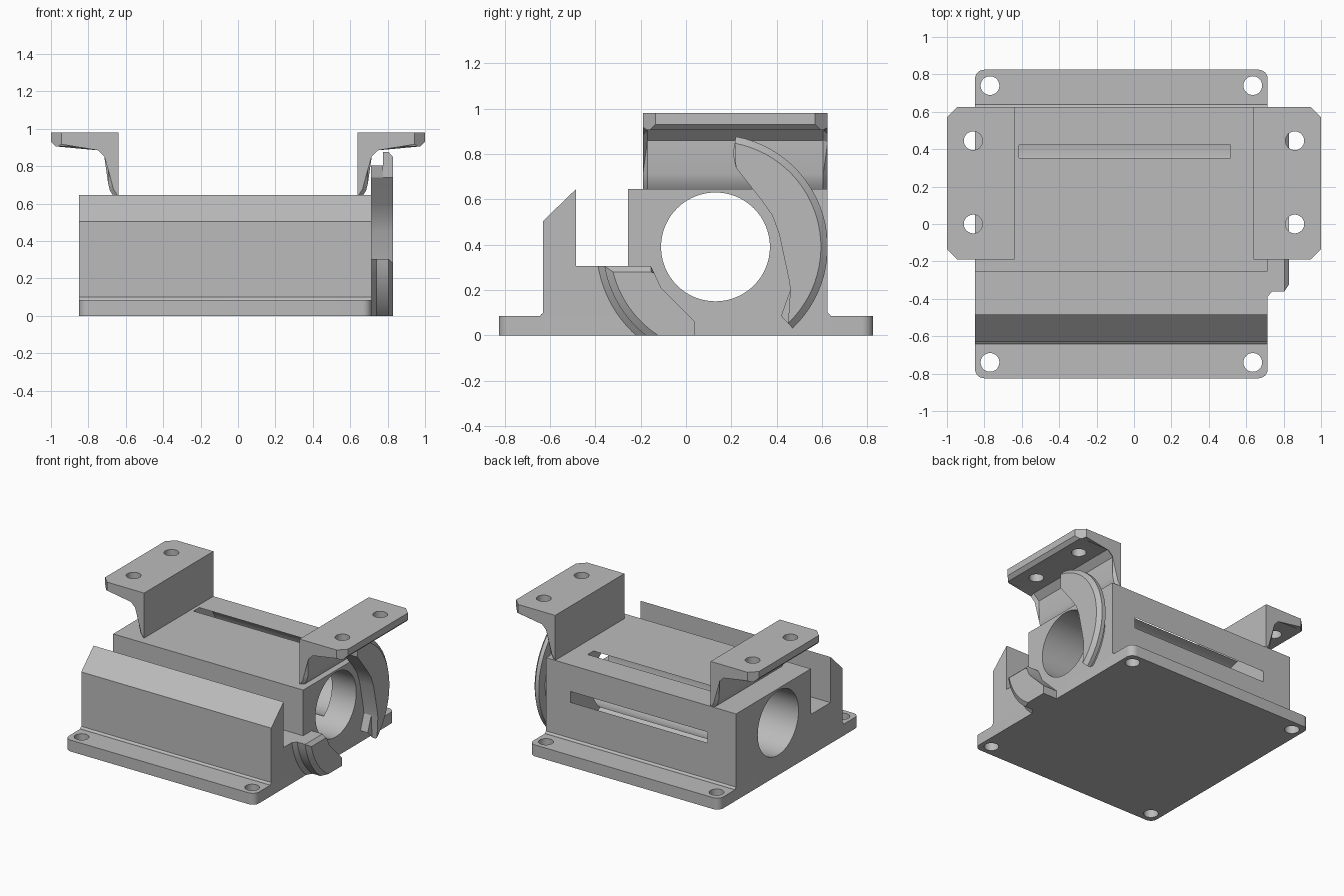
import bpy, bmesh, math
from mathutils import Matrix, Vector

cube = bpy.data.objects.get("Cube")
if cube:
    bpy.data.objects.remove(cube, do_unlink=True)

grey = bpy.data.materials.new("plain grey")
grey.use_nodes = True
grey.diffuse_color = (0.5, 0.5, 0.5, 1)
grey.node_tree.nodes["Principled BSDF"].inputs["Base Color"].default_value = (0.5, 0.5, 0.5, 1)
parts = []


def finish(name, bm):
    bmesh.ops.recalc_face_normals(bm, faces=bm.faces)
    mesh = bpy.data.meshes.new(name)
    bm.to_mesh(mesh)
    bm.free()
    mesh.materials.append(grey)
    ob = bpy.data.objects.new(name, mesh)
    bpy.context.collection.objects.link(ob)
    parts.append(ob)
    return ob


def loft(rings):
    """Join equal-length rings of points into a closed solid."""
    bm = bmesh.new()
    rows = [[bm.verts.new(p) for p in ring] for ring in rings]
    n = len(rows[0])
    for a, b in zip(rows, rows[1:]):
        for i in range(n):
            j = (i + 1) % n
            bm.faces.new((a[i], a[j], b[j], b[i]))
    bm.faces.new(rows[0])
    bm.faces.new(rows[-1])
    return bm


def cylinder(bm, centre, radius, depth, along_x=False, sides=48):
    turn = Matrix.Rotation(math.pi / 2, 4, 'Y') if along_x else Matrix()
    bmesh.ops.create_cone(bm, cap_ends=True, segments=sides, radius1=radius, radius2=radius,
                          depth=depth, matrix=Matrix.Translation(centre) @ turn)


def cut(ob, bm):
    """Subtract the shapes in bm from ob and bake the result."""
    cutter = finish("cutter", bm)
    parts.remove(cutter)
    cutter.hide_render = True
    mod = ob.modifiers.new("cut", 'BOOLEAN')
    mod.operation, mod.solver, mod.object = 'DIFFERENCE', 'EXACT', cutter
    graph = bpy.context.evaluated_depsgraph_get()
    mesh = bpy.data.meshes.new_from_object(ob.evaluated_get(graph))
    ob.modifiers.clear()
    ob.data = mesh
    bpy.data.objects.remove(cutter, do_unlink=True)


LEFT, RIGHT = -0.85, 0.715
BORE = Vector((0, 0.13, 0.39))

# Base plate with rounded corners and four screw holes
r, plan = 0.05, []
for k, (x, y) in enumerate(((RIGHT, 0.825), (LEFT, 0.825), (LEFT, -0.825), (RIGHT, -0.825))):
    cx, cy = x - math.copysign(r, x), y - math.copysign(r, y)
    for i in range(9):
        a = math.radians(90 * k + 90 * i / 8)
        plan.append((cx + r * math.cos(a), cy + r * math.sin(a)))
base = finish("base_plate", loft([[(x, y, z) for x, y in plan] for z in (0, 0.085)]))
holes = bmesh.new()
for x in (-0.77, 0.635):
    for y in (-0.74, 0.74):
        cylinder(holes, (x, y, 0.05), 0.05, 0.3)
cut(base, holes)

# Main housing with its slot and sloped front wall
profile = [(-0.645, 0.08), (-0.64, 0.092), (-0.63, 0.1), (-0.63, 0.505), (-0.485, 0.645),
           (-0.485, 0.305), (-0.255, 0.305), (-0.255, 0.645), (0.625, 0.645),
           (0.625, 0.1), (0.635, 0.092), (0.64, 0.08)]
body = finish("housing", loft([[(x, y, z) for y, z in profile] for x in (LEFT, RIGHT)]))
bore = bmesh.new()
cylinder(bore, BORE, 0.24, 3, True, 96)
cut(body, bore)

# Inner chamber that just breaks through the back and top walls
chamber = bmesh.new()
cylinder(chamber, (-0.05, 0.388, 0.407), 0.2405, 1.13, True, 96)
cut(body, chamber)


def arc(radius, start, end, steps=28):
    angles = [start + (end - start) * i / steps for i in range(steps + 1)]
    return [(BORE.y + radius * math.cos(a), BORE.z + radius * math.sin(a)) for a in angles]


# Long bayonet lug: narrow neck and wider chamfered lip
inner = [(0.46, 0.2), (0.455, 0.24), (0.41, 0.45), (0.38, 0.53), (0.33, 0.6), (0.22, 0.74)]
steps = [(0.71, 0.42), (0.775, 0.42), (0.775, 0.495), (0.805, 0.495), (0.83, 0.465)]
rings = [[(x, y, z) for y, z in arc(rad, math.radians(79.5), math.radians(-46.5)) + inner]
         for x, rad in steps]
finish("long_bayonet_lug", loft(rings))

# Short bayonet lug: flared root, chamfered outer edge
inner = [(0.04, 0), (0.04, 0.06), (-0.03, 0.13), (-0.11, 0.21), (-0.14, 0.275)]
rings = []
for x, rad, top in ((0.71, 0.53, 0.305), (0.74, 0.497, 0.305), (0.805, 0.497, 0.305), (0.83, 0.465, 0.28)):
    start = math.pi + math.asin((BORE.z - top) / rad)
    end = math.pi + math.asin(BORE.z / rad)
    edge = arc(rad, start, end, 14) + inner + [(-0.155, top)]
    rings.append([(x, y, z) for y, z in edge])
finish("short_bayonet_lug", loft(rings))

# Pair of mounting brackets
Y0, Y1 = -0.19, 0.625
MID, HALF = (Y0 + Y1) / 2, (Y1 - Y0) / 2
section = [(0.64, 0.64), (0.64, 0.98), (1, 0.98), (1, 0.93), (0.975, 0.905), (0.74, 0.905),
           (0.695, 0.86), (0.695, 0.71), (0.685, 0.67), (0.665, 0.64)]
for side, name in ((-1, "right_bracket"), (1, "left_bracket")):
    # ends step inward along the outer and lower edges to form a chamfer
    bm = loft([[(x, y, z) for x, z in section] for y in (Y0, Y1)])
    lower = [e for e in bm.edges
             if abs(e.verts[0].co.y - e.verts[1].co.y) < 1e-5
             and all(0.66 < v.co.x < 0.99 for v in e.verts)]
    bmesh.ops.bevel(bm, geom=lower, offset=0.02, segments=1, affect='EDGES')
    # clipped outer corners
    for s in (-1, 1):
        geom = bm.verts[:] + bm.edges[:] + bm.faces[:]
        res = bmesh.ops.bisect_plane(bm, geom=geom, plane_co=(0.945, MID + s * HALF, 0.95),
                                     plane_no=(1, s, 0), clear_outer=True)
        rim = [e for e in res["geom_cut"] if isinstance(e, bmesh.types.BMEdge)]
        bmesh.ops.holes_fill(bm, edges=rim)
    bmesh.ops.scale(bm, vec=(side, 1, 1), verts=bm.verts)
    bracket = finish(name, bm)
    holes = bmesh.new()
    for y in (0, 0.445):
        cylinder(holes, (side * 0.86, y, 0.95), 0.05, 0.3)
    cut(bracket, holes)

# Smooth the round surfaces, keep edges sharp
bpy.ops.object.select_all(action='DESELECT')
for ob in parts:
    ob.select_set(True)
bpy.context.view_layer.objects.active = body
bpy.ops.object.shade_smooth_by_angle(angle=math.radians(25))
